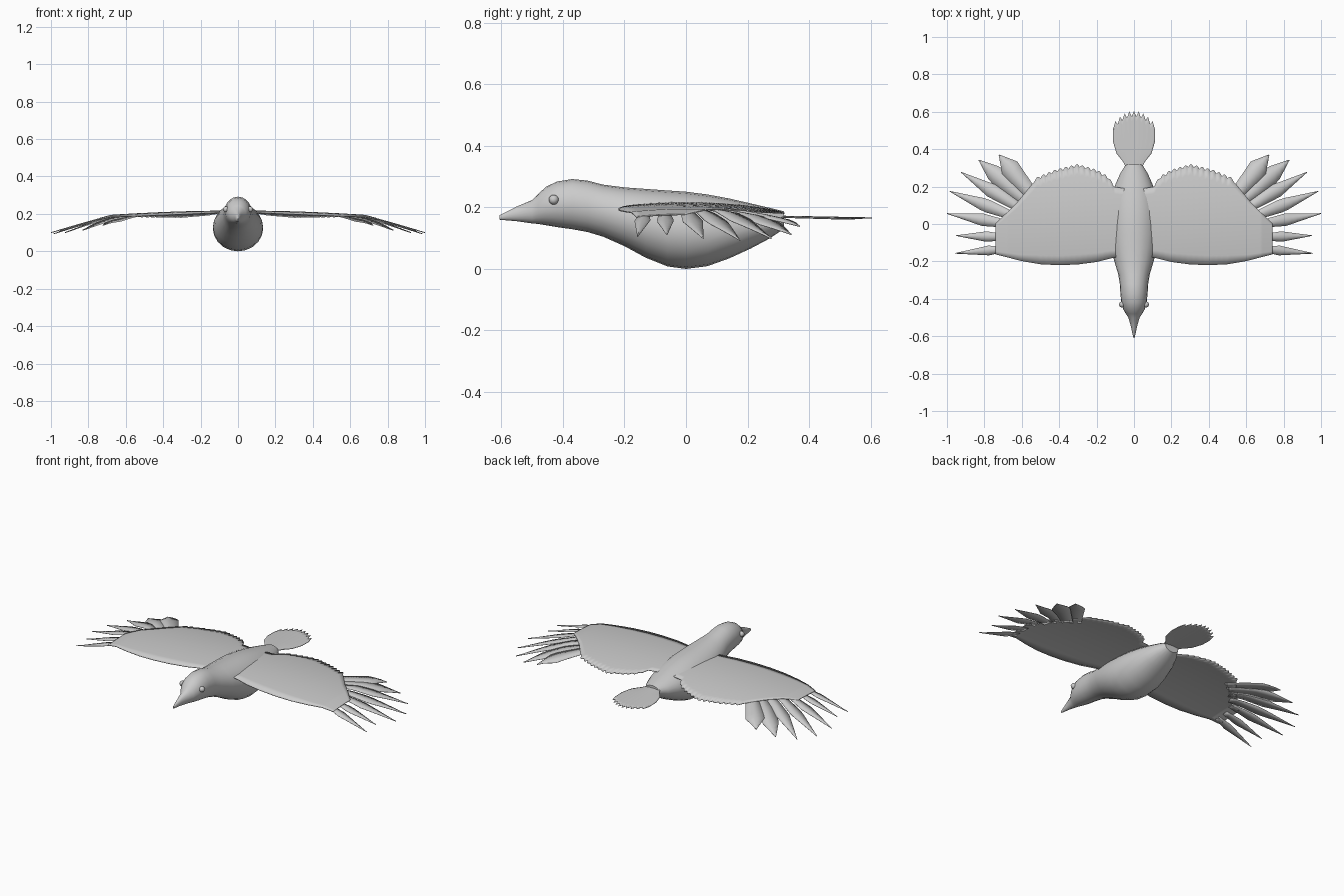
import bpy, bmesh, math
from mathutils import Vector

if "Cube" in bpy.data.objects:
    bpy.data.objects.remove(bpy.data.objects["Cube"])

grey = bpy.data.materials.new("plumage grey")
grey.use_nodes = True
GREY = (0.6, 0.6, 0.6, 1)
grey.diffuse_color = GREY
grey.node_tree.nodes["Principled BSDF"].inputs["Base Color"].default_value = GREY


def lerp_curve(points, x):
    """Height of a polyline at x."""
    for (x0, y0), (x1, y1) in zip(points, points[1:]):
        if x <= x1:
            return y0 + (y1 - y0) * max(0, x - x0) / (x1 - x0)
    return points[-1][1]


def make_grid(name, rows, closed=False, thickness=0):
    """Skin equal-length rows of points into one smooth object."""
    bm = bmesh.new()
    grid = [[bm.verts.new(p) for p in row] for row in rows]
    for a, b in zip(grid, grid[1:]):
        n = len(a)
        for i in range(n if closed else n - 1):
            j = (i + 1) % n
            bm.faces.new((a[i], a[j], b[j], b[i]))
    if closed:
        bm.faces.new(grid[0])
        bm.faces.new(grid[-1])
    bmesh.ops.recalc_face_normals(bm, faces=bm.faces)
    if not closed and sum(f.normal.z for f in bm.faces) < 0:
        bmesh.ops.reverse_faces(bm, faces=bm.faces)
    mesh = bpy.data.meshes.new(name)
    bm.to_mesh(mesh)
    bm.free()
    mesh.materials.append(grey)
    obj = bpy.data.objects.new(name, mesh)
    bpy.context.collection.objects.link(obj)
    if thickness:
        mod = obj.modifiers.new("thickness", "SOLIDIFY")
        mod.thickness = thickness
        mod.offset = 0
    bpy.ops.object.select_all(action="DESELECT")
    bpy.context.view_layer.objects.active = obj
    obj.select_set(True)
    bpy.ops.object.shade_smooth_by_angle(angle=math.radians(45))
    return obj


# Body with head and beak: y, bottom, top, half width
STATIONS = [
    (-0.607, 0.160, 0.174, 0.004), (-0.55, 0.155, 0.203, 0.016),
    (-0.50, 0.148, 0.224, 0.030), (-0.48, 0.146, 0.244, 0.044),
    (-0.455, 0.142, 0.267, 0.058), (-0.42, 0.136, 0.284, 0.068),
    (-0.37, 0.129, 0.292, 0.073), (-0.32, 0.120, 0.287, 0.076),
    (-0.27, 0.105, 0.274, 0.084), (-0.20, 0.074, 0.265, 0.105),
    (-0.13, 0.036, 0.260, 0.122), (-0.06, 0.008, 0.255, 0.133),
    (0, 0, 0.251, 0.135), (0.07, 0.009, 0.242, 0.132),
    (0.14, 0.034, 0.229, 0.120), (0.21, 0.066, 0.213, 0.100),
    (0.27, 0.098, 0.199, 0.074), (0.318, 0.130, 0.187, 0.044),
]
SIDES = 20
rings = []
for y, low, high, half in STATIONS:
    ring = []
    for i in range(SIDES):
        a = math.tau * i / SIDES
        ring.append((half * math.cos(a), y,
                     (low + high) / 2 + (high - low) / 2 * math.sin(a)))
    rings.append(ring)
make_grid("body", rings, closed=True)


# Wing outline and its gentle arch
LEADING = [(0.05, -0.17), (0.11, -0.18), (0.2, -0.203), (0.3, -0.216), (0.4, -0.22),
           (0.5, -0.215), (0.6, -0.198), (0.74, -0.162)]
TRAILING = [(0.05, 0.19), (0.11, 0.2), (0.14, 0.24), (0.2, 0.275), (0.3, 0.305),
            (0.42, 0.275), (0.53, 0.23), (0.62, 0.12), (0.74, 0)]


def arch(x, y):
    return 0.216 - 0.05 * x * x - 0.3 * y * y - 0.2 * max(0, x - 0.68)


def wing_rows(side):
    rows = []
    for i in range(121):
        x = 0.05 + 0.69 * i / 120
        front, back = lerp_curve(LEADING, x), lerp_curve(TRAILING, x)
        if 0.11 < x < 0.53:
            back += 0.016 * abs(math.sin(math.pi * (x - 0.11) / 0.03))
        row = []
        for j in range(11):
            y = front + (back - front) * j / 10
            row.append((side * x, y, arch(x, y)))
        rows.append(row)
    return rows


# Wingtip feathers: root, tip, half width, position of the widest point
FEATHERS = [
    ((0.70, -0.135), (0.957, -0.157), 0.026, 0.3),
    ((0.70, -0.07), (0.952, -0.062), 0.028, 0.35),
    ((0.68, 0.0), (1.0, 0.056), 0.033, 0.4),
    ((0.64, 0.04), (0.985, 0.175), 0.036, 0.45),
    ((0.60, 0.08), (0.925, 0.277), 0.038, 0.5),
    ((0.57, 0.12), (0.83, 0.342), 0.05, 0.65),
    ((0.53, 0.14), (0.722, 0.37), 0.052, 0.7),
]


def feather_rows(side, index):
    root, tip, half, widest = FEATHERS[index]
    root, tip = Vector(root), Vector(tip)
    across = (tip - root).normalized().orthogonal()
    shape = [(0, 0.6), (widest, 1), (1, 0.03)]
    rows = []
    for i in range(11):
        t = i / 10
        row = []
        for s in (-1, 0, 1):
            p = root.lerp(tip, t) + across * s * half * lerp_curve(shape, t)
            z = arch(p.x, p.y) - 0.003 - 0.002 * (index % 2) + 0.003 * (s == 0)
            row.append((side * p.x, p.y, z))
        rows.append(row)
    return rows


for side, label in ((1, "left"), (-1, "right")):
    make_grid(label + "_wing", wing_rows(side), thickness=0.004)
    for k in range(len(FEATHERS)):
        make_grid(f"{label}_wingtip_feather_{k + 1}", feather_rows(side, k), thickness=0.002)

    # Eye
    bpy.ops.mesh.primitive_uv_sphere_add(segments=20, ring_count=12, radius=0.016,
                                         location=(side * 0.064, -0.43, 0.225))
    eye = bpy.context.object
    eye.name = label + "_eye"
    eye.data.materials.append(grey)
    bpy.ops.object.shade_smooth()

# Tail fan with a pointed feather edge
FAN = [(0, 0.035), (0.2, 0.058), (0.4, 0.093), (0.7, 0.112), (1, 0.112)]
tail = []
for i in range(37):
    s = i / 18 - 1
    notch = 0.03 * abs((i % 4) - 2) / 2
    end = 0.605 - 0.07 * s * s - notch
    column = []
    for j in range(11):
        t = j / 10
        y = 0.29 + (end - 0.29) * t
        column.append((s * lerp_curve(FAN, t), y, 0.172 - 0.006 * t - 0.004 * s * s))
    tail.append(column)
make_grid("tail", tail, thickness=0.003)
